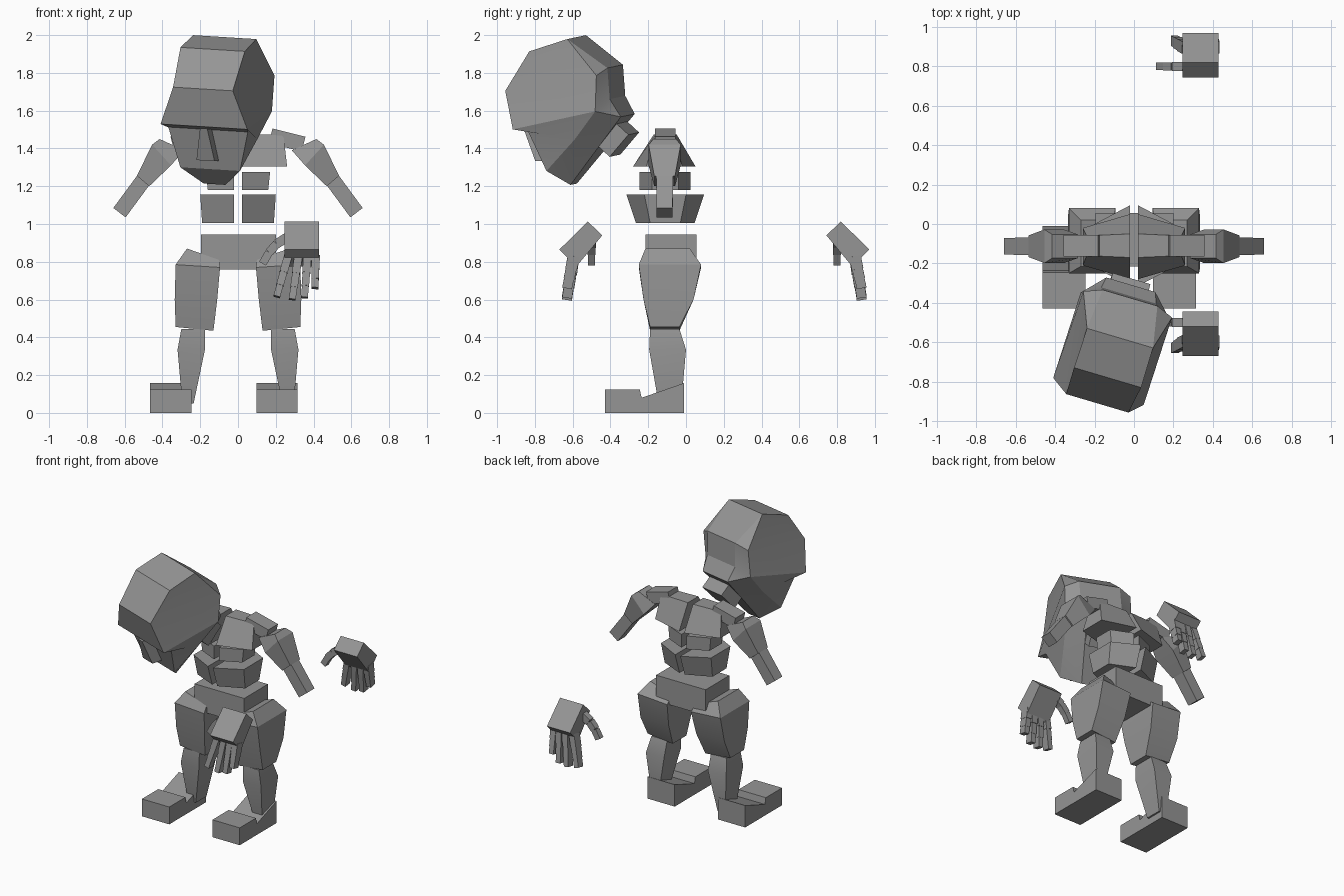
import bpy, bmesh, math
from mathutils import Matrix, Vector

if "Cube" in bpy.data.objects:
    bpy.data.objects.remove(bpy.data.objects["Cube"])

grey = bpy.data.materials.new("clay_grey")
grey.diffuse_color = (0.3, 0.3, 0.3, 1)
grey.use_nodes = True
grey.node_tree.nodes["Principled BSDF"].inputs["Base Color"].default_value = grey.diffuse_color


def make(name, verts, faces, matrix=Matrix()):
    """Mesh object with outward normals, smooth only over shallow edges."""
    bm = bmesh.new()
    vs = [bm.verts.new(matrix @ Vector(v)) for v in verts]
    for f in faces:
        bm.faces.new([vs[i] for i in f])
    bmesh.ops.recalc_face_normals(bm, faces=bm.faces)
    me = bpy.data.meshes.new(name)
    bm.to_mesh(me)
    bm.free()
    me.materials.append(grey)
    ob = bpy.data.objects.new(name, me)
    bpy.context.collection.objects.link(ob)
    bpy.ops.object.select_all(action='DESELECT')
    ob.select_set(True)
    bpy.context.view_layer.objects.active = ob
    bpy.ops.object.shade_smooth_by_angle(angle=math.radians(25))
    return ob


def loft(name, rings, matrix=Matrix()):
    """Skin a list of four-point rings and cap both ends."""
    verts = [p for r in rings for p in r]
    n = len(rings)
    faces = [(0, 1, 2, 3), tuple(range(4 * n - 4, 4 * n))]
    for k in range(n - 1):
        for i in range(4):
            j = (i + 1) % 4
            faces.append((4*k + i, 4*k + j, 4*k + 4 + j, 4*k + 4 + i))
    return make(name, verts, faces, matrix)


def rect(x0, x1, y0, y1, z0, z1=None):
    """Ring at height z0 on the x0 side and z1 on the x1 side."""
    z1 = z0 if z1 is None else z1
    return [(x0, y0, z0), (x1, y0, z1), (x1, y1, z1), (x0, y1, z0)]


def box(name, size, matrix):
    x, y, z = (s / 2 for s in size)
    return loft(name, [rect(-x, x, -y, y, -z), rect(-x, x, -y, y, z)], matrix)


MIRROR_X = Matrix.Scale(-1, 4, (1, 0, 0))
SIDES = (("right", Matrix()), ("left", MIRROR_X))

# Head: a mirrored strip of (half width, depth, height) rows, closed by side faces
head_m = (Matrix.Translation((-0.11, -0.63, 1.6)) @ Matrix.Rotation(math.radians(-16.5), 4, 'Z')
          @ Matrix.Rotation(math.radians(3.4), 4, 'Y') @ Matrix.Translation((0, 0, -1.6)))
rows = [(.24, -.23, 1.515), (.165, -.29, 1.715), (.178, -.15, 1.925), (.175, .06, 1.99),
        (.145, .27, 1.835), (.145, .28, 1.67), (.13, .335, 1.575), (.06, .03, 1.21),
        (.165, -.07, 1.29), (.22, -.15, 1.50)]
side_pts = [(.235, .235, 1.80), (.235, .225, 1.61), (.2, .1, 1.46)]
half = rows + side_pts
n, m = len(rows), len(half)
verts = half + [(-x, y, z) for x, y, z in half]
side_faces = [(1, 2, 3, 10), (0, 1, 10, 11), (3, 4, 10), (4, 5, 11, 10), (5, 6, 11),
              (6, 7, 12, 11), (0, 11, 12, 9), (9, 12, 8), (8, 12, 7)]
faces = side_faces + [tuple(i + m for i in f) for f in side_faces]
faces += [(i, (i + 1) % n, (i + 1) % n + m, i + m) for i in range(n)]
make("head", verts, faces, head_m)

# Nose and neck stub follow the head
loft("nose", [rect(-.05, .05, -.165, -.06, 1.335), rect(-.02, .02, -.235, -.13, 1.505)], head_m)
box("neck", (.2, .158, .09), head_m @ Matrix.Translation((0, .28, 1.45))
    @ Matrix.Rotation(math.radians(48), 4, 'X'))


def wedge(x0, x1, z, inner, outer):
    """Ring that is deep at the spine and shallow at the flank."""
    return [(x0, inner[0], z), (x1, outer[0], z), (x1, outer[1], z), (x0, inner[1], z)]


for side, mm in SIDES:
    # Torso halves
    loft(side + "_chest", [wedge(.02, .26, 1.305, (-.28, .05), (-.21, -.02)),
                           wedge(.02, .24, 1.475, (-.17, -.05), (-.16, -.06))], mm)
    loft(side + "_ribs", [wedge(.02, .16, 1.18, (-.245, .025), (-.18, -.04)),
                          wedge(.02, .17, 1.275, (-.245, .025), (-.18, -.04))], mm)
    loft(side + "_waist", [wedge(.02, .19, 1.005, (-.265, .045), (-.19, -.03)),
                           wedge(.02, .20, 1.155, (-.315, .095), (-.22, 0))], mm)
    box(side + "_shoulder_pad", (.18, .11, .08), mm @ Matrix.Translation((.26, -.11, 1.445))
        @ Matrix.Rotation(math.radians(14), 4, 'Y'))

    # Arms: rings given by inner point, outer point and half depth
    def limb(name, spec):
        loft(name, [[(a[0], -.113 - h, a[1]), (b[0], -.113 - h, b[1]),
                     (b[0], -.113 + h, b[1]), (a[0], -.113 + h, a[1])] for a, b, h in spec], mm)
    limb(side + "_upper_arm", [((.285, 1.39), (.415, 1.45), .06), ((.355, 1.31), (.455, 1.42), .085),
                               ((.47, 1.20), (.535, 1.255), .055)])
    limb(side + "_forearm", [((.455, 1.225), (.52, 1.275), .045), ((.595, 1.035), (.66, 1.085), .042)])

    # Legs
    loft(side + "_thigh", [rect(.13, .33, -.19, -.035, .435, .455), rect(.11, .335, -.225, .04, .6),
                           rect(.095, .33, -.25, .08, .77, .785), rect(.10, .27, -.215, .02, .81, .87)], mm)
    loft(side + "_shin", [rect(.235, .295, -.145, -.025, .05), rect(.175, .32, -.195, 0, .335),
                          rect(.175, .30, -.19, -.035, .445)], mm)

# Pelvis
loft("pelvis", [rect(-.195, .2, -.215, .055, .76), rect(-.195, .2, -.215, .055, .945)])

# Feet: one side profile (y, z) swept across the width
profile = [(-.43, 0), (-.01, 0), (-.01, .158), (-.235, .08), (-.245, .125), (-.43, .125)]
for side, x in (("left", -.465), ("right", .097)):
    k = len(profile)
    verts = [(x + w, y, z) for w in (0, .218) for y, z in profile]
    make(side + "_foot", verts, [tuple(range(k)), tuple(range(k, 2 * k))]
         + [(i, (i + 1) % k, (i + 1) % k + k, i + k) for i in range(k)])


def digit(name, path, w, d, mm):
    """Chain of short blocks along a path, one per joint."""
    for j, (a, b) in enumerate(zip(path, path[1:])):
        a, b = Vector(a), Vector(b)
        z = (b - a).normalized()
        x = (Vector((0, 1, 0)).cross(z)).normalized()
        rot = Matrix((x, z.cross(x), z)).transposed().to_4x4()
        s = 1 - .08 * j
        box(f"{name}_{j + 1}", (w * s, d * s, (b - a).length),
            mm @ Matrix.Translation((a + b) / 2) @ rot)


# Hands: front one, and its reflection across y = 0.15
behind = Matrix.Translation((0, .30, 0)) @ Matrix.Scale(-1, 4, (0, 1, 0))
for side, mm in (("front", Matrix()), ("rear", behind)):
    palm = [(-.52, 1.013), (-.443, .94), (-.58, .775), (-.67, .865)]
    loft(side + "_palm", [[(x, y, z) for y, z in palm] for x in (.245, .43)], mm)
    for f, (x0, x1, end) in enumerate(((.265, .205, .615), (.32, .287, .60),
                                       (.368, .352, .61), (.412, .407, .66))):
        zs = [.83 + (end - .83) * t for t in (0, .4, .72, 1)]
        xs = [x0 + (x1 - x0) * t for t in (0, .4, .72, 1)]
        digit(f"{side}_finger_{f + 1}", list(zip(xs, (-.595, -.608, -.62, -.63), zs)), .043, .062, mm)
    digit(side + "_thumb", [(.26, -.50, .93), (.205, -.50, .895), (.165, -.50, .85), (.13, -.50, .79)],
          .05, .045, mm)
